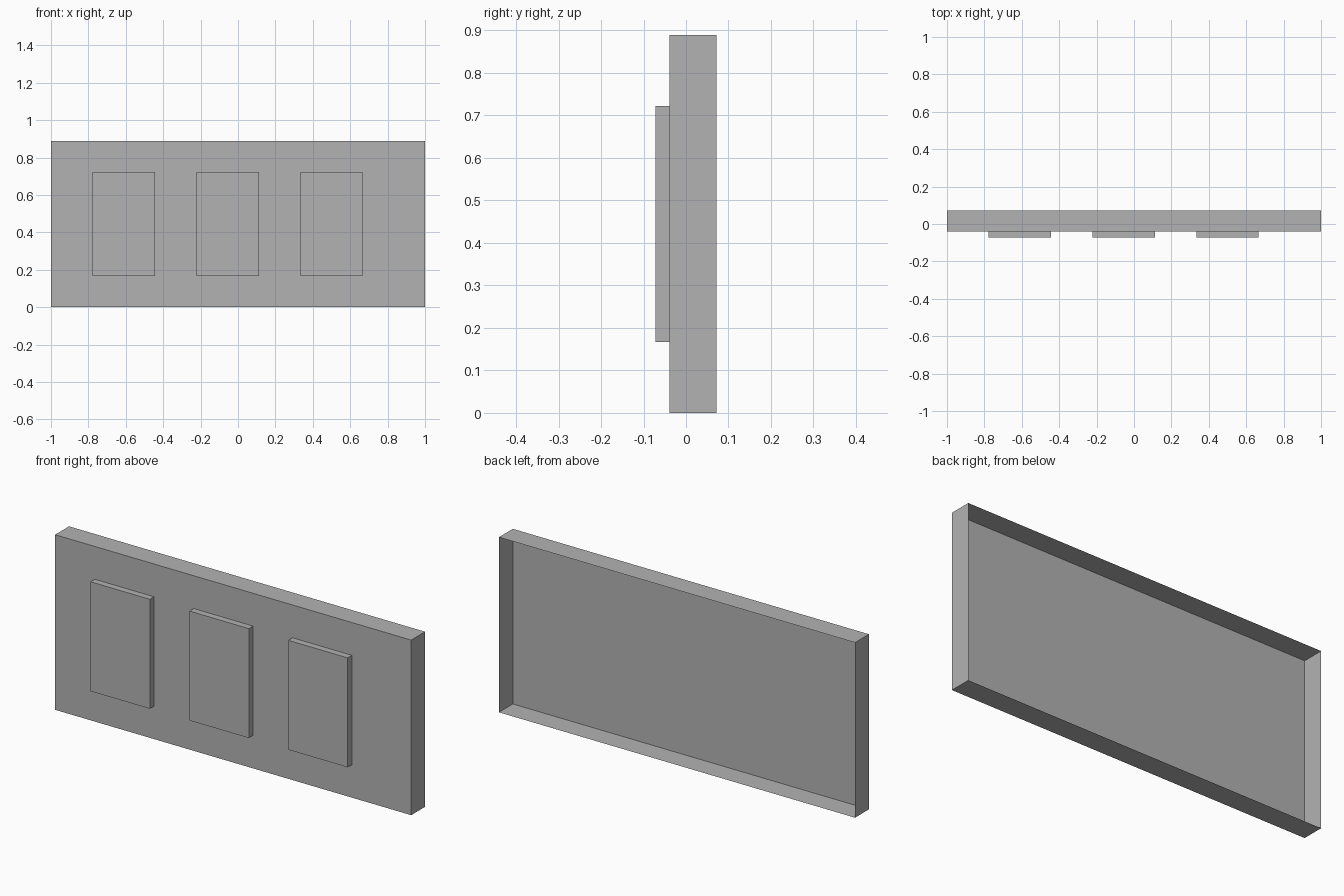
import bpy, bmesh

if "Cube" in bpy.data.objects:
    bpy.data.objects.remove(bpy.data.objects["Cube"])

U = 1 / 9            # module the panel is laid out on
BACK = 0.65 * U      # rear rim
FRONT = BACK - U     # face of the panel
PAD = -0.65 * U      # face of the raised pads

grey = bpy.data.materials.new("plain grey")
grey.diffuse_color = (0.45, 0.45, 0.45, 1)
grey.use_nodes = True
grey.node_tree.nodes["Principled BSDF"].inputs["Base Color"].default_value = grey.diffuse_color


def open_box(name, x0, x1, y0, y1, z0, z1):
    """Thin-skinned box without its rear (+y) face."""
    bm = bmesh.new()
    bmesh.ops.create_cube(bm, size=1)
    for v in bm.verts:
        v.co = (x1 if v.co.x > 0 else x0,
                y1 if v.co.y > 0 else y0,
                z1 if v.co.z > 0 else z0)
    bm.normal_update()
    rear = [f for f in bm.faces if f.normal.y > 0.9]
    bmesh.ops.delete(bm, geom=rear, context='FACES_ONLY')
    mesh = bpy.data.meshes.new(name)
    bm.to_mesh(mesh)
    bm.free()
    mesh.materials.append(grey)
    obj = bpy.data.objects.new(name, mesh)
    bpy.context.collection.objects.link(obj)


# Shallow tray-like panel, hollow at the back
open_box("panel", -1, 1, FRONT, BACK, 0, 8 * U)

# Three raised pads in a row on the front
for i in range(3):
    x = (-7 + 5 * i) * U
    open_box(f"raised_pad_{i + 1}", x, x + 3 * U, PAD, FRONT, 1.5 * U, 6.5 * U)
